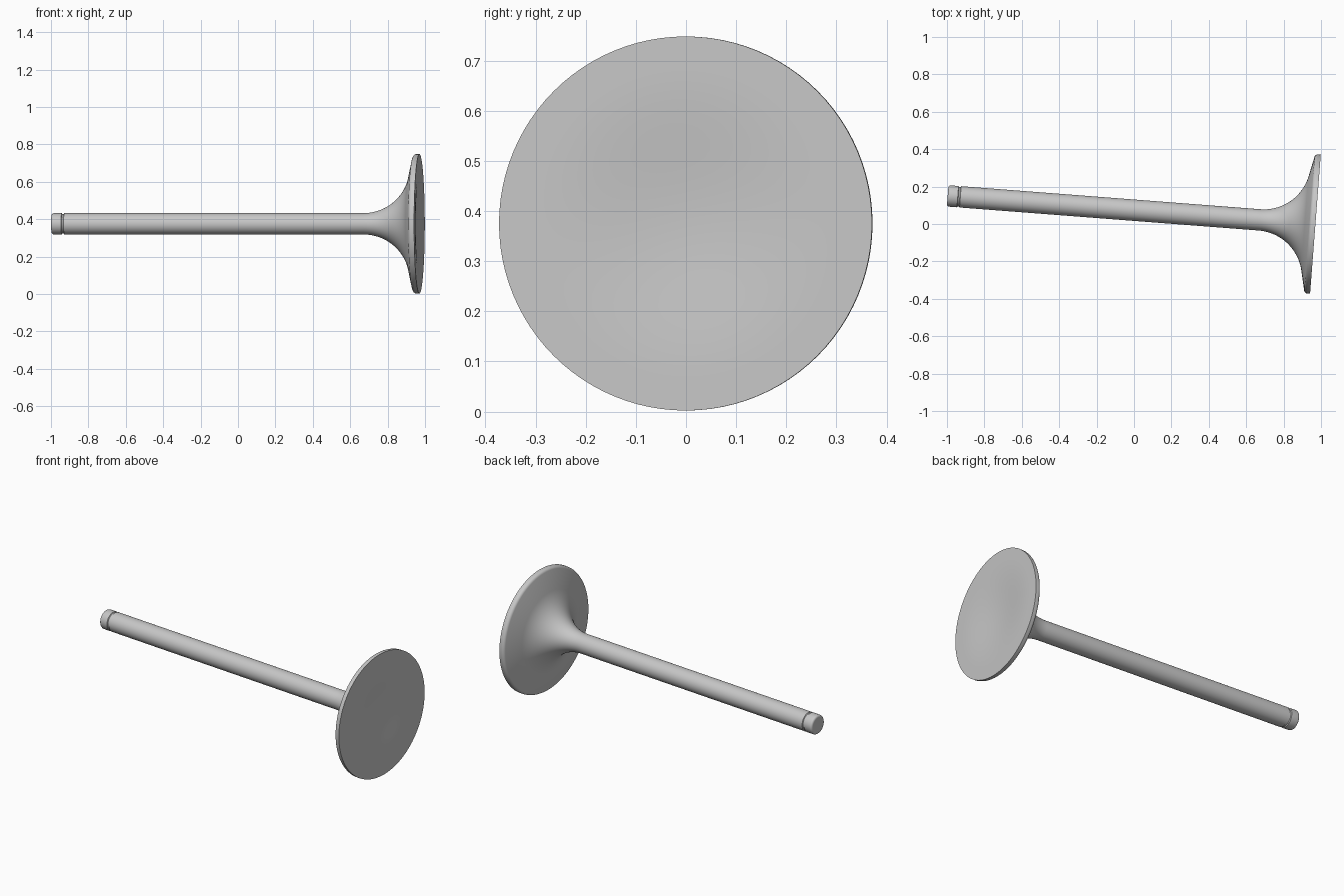
import bpy, bmesh, math
from mathutils import Matrix, Vector

cube = bpy.data.objects.get("Cube")
if cube:
    bpy.data.objects.remove(cube)

# Main sizes, measured along the axis from the head face
HEAD_R, STEM_R, LENGTH = 0.373, 0.057, 1.972
DISH_R, DISH_DEPTH = 0.31, 0.018
FILLET_R, FILLET_AT = 0.25, -0.30
TILT = math.radians(4.4)

steel = bpy.data.materials.new("steel_grey")
steel.use_nodes = True
colour = (0.57, 0.57, 0.57, 1)
steel.diffuse_color = colour
steel.node_tree.nodes["Principled BSDF"].inputs["Base Color"].default_value = colour


def arc(centre_r, centre_t, radius, start, end, steps):
    """Points (r, t) on an arc, angles in degrees."""
    pts = []
    for i in range(steps + 1):
        a = math.radians(start + (end - start) * i / steps)
        pts.append((centre_r + radius * math.cos(a), centre_t + radius * math.sin(a)))
    return pts


def lathe(name, profile, segments=96):
    """Spin an (r, t) profile, then lay its axis along the tilted stem line."""
    bm = bmesh.new()
    verts = [bm.verts.new((r, 0, t)) for r, t in profile]
    edges = [bm.edges.new(pair) for pair in zip(verts, verts[1:])]
    bmesh.ops.spin(bm, geom=verts + edges, cent=(0, 0, 0), axis=(0, 0, 1),
                   angle=math.tau, steps=segments, use_duplicate=False)
    bmesh.ops.remove_doubles(bm, verts=bm.verts, dist=0.0001)
    bmesh.ops.recalc_face_normals(bm, faces=bm.faces)
    place = (Matrix.Translation(Vector((0.97, -0.001, HEAD_R + 0.002)))
             @ Matrix.Rotation(-TILT, 4, 'Z') @ Matrix.Rotation(math.pi / 2, 4, 'Y'))
    bm.transform(place)
    mesh = bpy.data.meshes.new(name)
    bm.to_mesh(mesh)
    bm.free()
    obj = bpy.data.objects.new(name, mesh)
    bpy.context.collection.objects.link(obj)
    mesh.materials.append(steel)
    bpy.ops.object.select_all(action='DESELECT')
    obj.select_set(True)
    bpy.context.view_layer.objects.active = obj
    bpy.ops.object.shade_smooth_by_angle(angle=math.radians(35))
    return obj


# Shallow dished face
profile = []
for i in range(17):
    r = DISH_R * i / 16
    profile.append((r, -DISH_DEPTH * 0.5 * (1 + math.cos(math.pi * r / DISH_R))))
# Rim with a rounded back edge
profile.append((HEAD_R, 0))
profile += arc(HEAD_R - 0.018, -0.015, 0.018, 0, -75, 6)
# Flared neck running into the stem
profile += arc(STEM_R + FILLET_R, FILLET_AT, FILLET_R, 104, 180, 20)
# Keeper groove near the tip
groove = -LENGTH + 0.068
profile += [(STEM_R, groove), (STEM_R - 0.005, groove - 0.003),
            (STEM_R - 0.005, groove - 0.011), (STEM_R, groove - 0.014)]
# Rounded tip
profile += arc(STEM_R - 0.012, -LENGTH + 0.012, 0.012, 0, -90, 5)
profile.append((0, -LENGTH))

lathe("valve", profile)
